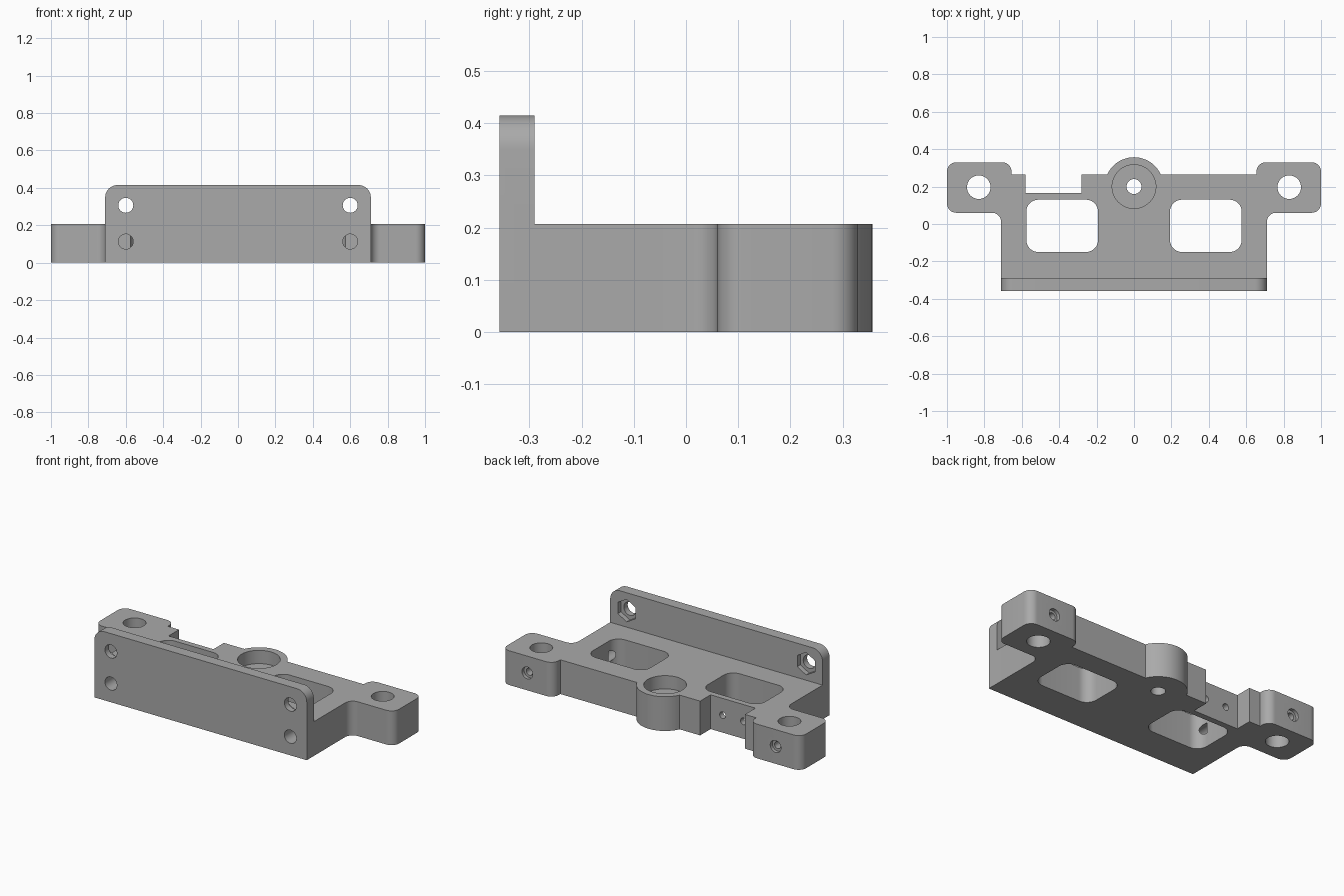
import bpy, bmesh, math
from mathutils import Vector, Matrix

if "Cube" in bpy.data.objects:
    bpy.data.objects.remove(bpy.data.objects["Cube"], do_unlink=True)

grey = bpy.data.materials.new("plain_grey")
grey.use_nodes = True
colour = (0.4, 0.4, 0.4, 1)
grey.diffuse_color = colour
grey.node_tree.nodes["Principled BSDF"].inputs["Base Color"].default_value = colour

HEIGHT, FRONT, BACK = 0.207, -0.357, 0.357
TO_BACK = Matrix.Rotation(math.radians(90), 4, 'X')  # profile (x, z), depth along -y


def rounded(corners, steps=10):
    """Turn (x, y, radius) corners into a filleted outline."""
    out = []
    for i, (x, y, r) in enumerate(corners):
        p = Vector((x, y))
        if r == 0:
            out.append(p)
            continue
        a = (Vector(corners[i - 1][:2]) - p).normalized()
        b = (Vector(corners[(i + 1) % len(corners)][:2]) - p).normalized()
        half = a.angle(b) / 2
        centre = p + (a + b).normalized() * r / math.sin(half)
        start = p + a * r / math.tan(half) - centre
        end = p + b * r / math.tan(half) - centre
        sweep = start.angle_signed(end)
        for k in range(steps + 1):
            t = -sweep * k / steps
            out.append(centre + Vector((start.x * math.cos(t) - start.y * math.sin(t),
                                        start.x * math.sin(t) + start.y * math.cos(t))))
    return out


def circle(x, y, r, n=40, turn=0.0):
    return [Vector((x + r * math.cos(turn + math.tau * k / n),
                    y + r * math.sin(turn + math.tau * k / n))) for k in range(n)]


def prism(name, outline, low, high, upright=False):
    """Extrude an outline along z, or along y when upright."""
    bm = bmesh.new()
    if upright:
        low, high = -high, -low
    face = bm.faces.new([bm.verts.new((p[0], p[1], low)) for p in outline])
    top = bmesh.ops.extrude_face_region(bm, geom=[face])
    verts = [v for v in top["geom"] if isinstance(v, bmesh.types.BMVert)]
    bmesh.ops.translate(bm, verts=verts, vec=(0, 0, high - low))
    if upright:
        bm.transform(TO_BACK)
    bmesh.ops.recalc_face_normals(bm, faces=bm.faces)
    mesh = bpy.data.meshes.new(name)
    bm.to_mesh(mesh)
    bm.free()
    mesh.materials.append(grey)
    obj = bpy.data.objects.new(name, mesh)
    bpy.context.collection.objects.link(obj)
    return obj


def combine(target, other, operation):
    mod = target.modifiers.new(operation, 'BOOLEAN')
    mod.object, mod.operation, mod.solver = other, operation, 'EXACT'
    bpy.context.view_layer.objects.active = target
    bpy.ops.object.modifier_apply(modifier=mod.name)
    bpy.data.objects.remove(other, do_unlink=True)


# Base outline: body, two ears, round boss and back notch
EDGE, WIDE, R = 0.265, 0.71, 0.05
right_side = [(WIDE, -0.32, 0), (WIDE, 0.06, R), (1, 0.06, R), (1, 0.33, R),
              (0.655, 0.33, R), (0.655, EDGE, 0)]
left_side = [(-x, y, r) for x, y, r in reversed(right_side)]
boss_y, boss_r = 0.2, BACK - 0.2
begin = math.asin((EDGE - boss_y) / boss_r)
boss = []
for k in range(25):
    t = begin + (math.pi - 2 * begin) * k / 24
    boss.append((boss_r * math.cos(t), boss_y + boss_r * math.sin(t), 0))
notch = [(-0.28, EDGE, 0), (-0.28, 0.165, 0), (-0.58, 0.165, 0), (-0.58, EDGE, 0)]
bracket = prism("mounting_bracket", rounded(right_side + boss + notch + left_side), 0, HEIGHT)

# Upright front plate
plate = prism("front_plate", rounded([(-WIDE, 0, 0), (WIDE, 0, 0),
              (WIDE, 0.415, 0.065), (-WIDE, 0.415, 0.065)]), FRONT, -0.29, True)
combine(bracket, plate, 'UNION')

cutters = []


def cut(*args):
    cutters.append(prism("cutter", *args))


for s in (-1, 1):
    # Windows and vertical ear holes
    cx, hw = s * 0.384, 0.192
    cut(rounded([(cx - hw, -0.15, 0.065), (cx + hw, -0.15, 0.065),
                 (cx + hw, 0.13, 0.065), (cx - hw, 0.13, 0.065)]), -0.1, 0.5)
    cut(circle(s * 0.83, 0.197, 0.063), -0.1, 0.5)
    # Countersunk screw holes in the ear backs
    cut(circle(s * 0.83, 0.105, 0.036, 24), 0.31, 0.5, True)
    cut(circle(s * 0.83, 0.105, 0.021, 24), 0.2, 0.5, True)
    # Plate holes with hexagonal nut pockets, and deep lower holes
    cut(circle(s * 0.6, 0.307, 0.04, 32), -0.5, -0.2, True)
    cut(circle(s * 0.6, 0.307, 0.068, 6, math.pi / 6), -0.32, -0.2, True)
    cut(circle(s * 0.6, 0.113, 0.04, 32), -0.5, -0.08, True)
    # Small holes in the notch wall
    cut(circle(-0.43 + s * 0.07, 0.105, 0.02, 20), 0.08, 0.22, True)

# Boss counterbore and through hole
cut(circle(0, boss_y, 0.117, 48), HEIGHT - 0.08, 0.5)
cut(circle(0, boss_y, 0.04, 32), -0.1, 0.5)

for cutter in cutters:
    combine(bracket, cutter, 'DIFFERENCE')

bpy.ops.object.select_all(action='DESELECT')
bracket.select_set(True)
bpy.context.view_layer.objects.active = bracket
bpy.ops.object.shade_smooth_by_angle(angle=math.radians(30))
